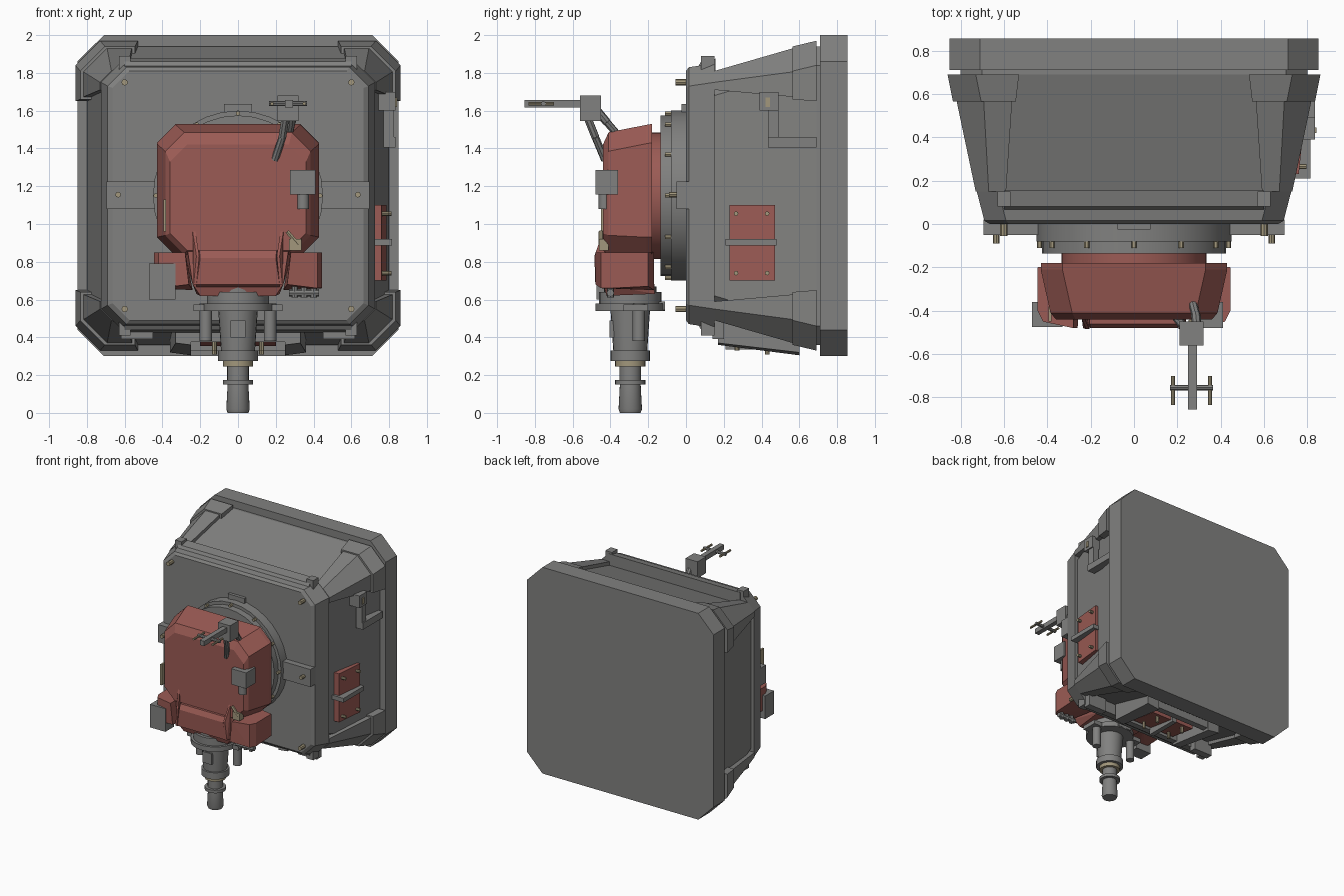
import bpy, bmesh, math
from mathutils import Vector


def material(name, rgb):
    m = bpy.data.materials.new(name)
    m.diffuse_color = (*rgb, 1)
    return m


GREY = material("steel grey", (0.22, 0.22, 0.215))
RED = material("dull red", (0.33, 0.105, 0.09))
TAN = material("pale brass", (0.36, 0.31, 0.2))
ZC = 1.15  # height of the cabinet centre


def finish(bm, name, mat, smooth=False):
    bmesh.ops.recalc_face_normals(bm, faces=bm.faces)
    me = bpy.data.meshes.new(name)
    bm.to_mesh(me)
    bm.free()
    me.materials.append(mat)
    ob = bpy.data.objects.new(name, me)
    bpy.context.collection.objects.link(ob)
    if smooth:
        bpy.context.view_layer.objects.active = ob
        ob.select_set(True)
        bpy.ops.object.shade_smooth_by_angle(angle=math.radians(35))
        ob.select_set(False)
    return ob


def hull(name, pts, mat):
    bm = bmesh.new()
    for p in pts:
        bm.verts.new(p)
    bmesh.ops.convex_hull(bm, input=bm.verts)
    bmesh.ops.dissolve_limit(bm, angle_limit=0.01, verts=bm.verts, edges=bm.edges)
    return finish(bm, name, mat)


def box(name, x, y, z, mat):
    return hull(name, [(a, b, c) for a in x for b in y for c in z], mat)


def loft(name, rings, mat, smooth=False):
    bm = bmesh.new()
    vs = [[bm.verts.new(p) for p in r] for r in rings]
    n = len(vs[0])
    for a, b in zip(vs, vs[1:]):
        for i in range(n):
            bm.faces.new((a[i], a[(i + 1) % n], b[(i + 1) % n], b[i]))
    bm.faces.new(vs[0])
    bm.faces.new(vs[-1])
    return finish(bm, name, mat, smooth)


def octagon(y, hx, z0, z1, c):
    """Rectangle with cut corners facing the front."""
    return [(-hx + c, y, z0), (hx - c, y, z0), (hx, y, z0 + c), (hx, y, z1 - c),
            (hx - c, y, z1), (-hx + c, y, z1), (-hx, y, z1 - c), (-hx, y, z0 + c)]


def turned(name, centre, axis, profile, mat, sides=24, smooth=True):
    """Round part: profile lists (distance along axis, radius)."""
    q = Vector(axis).to_track_quat('Z', 'Y')
    rings = [[Vector(centre) + q @ Vector((r * math.cos(2 * math.pi * i / sides),
              r * math.sin(2 * math.pi * i / sides), d)) for i in range(sides)]
             for d, r in profile]
    return loft(name, rings, mat, smooth)


def rod(name, a, b, r, mat, sides=8):
    d = Vector(b) - Vector(a)
    return turned(name, a, d, [(0, r), (d.length, r)], mat, sides)


# Cabinet: rear slab, neck and stepped tapered shell
loft("rear_slab", [octagon(0.71, 0.85, 0.30, 2.0, 0.14),
                   octagon(0.855, 0.85, 0.30, 2.0, 0.14)], GREY)
loft("cabinet_shell", [octagon(y, hx, ZC - hz, ZC + hz, c) for y, hx, hz, c in
     [(0, 0.665, 0.66, 0.09), (0.015, 0.69, 0.68, 0.1), (0.15, 0.725, 0.70, 0.1),
      (0.15, 0.70, 0.63, 0.1), (0.69, 0.80, 0.79, 0.1), (0.72, 0.80, 0.79, 0.1)]], GREY)

# Corner gussets with thicker rear caps
for sx in (-1, 1):
    for sz in (-1, 1):
        def corner(y, xi, xo, zi, zo, c):
            return [(sx * x, y, ZC + sz * z) for x, z in
                    [(xi, zi), (xo, zi), (xo, zo - c), (xo - c, zo), (xi, zo)]]
        hull("corner_gusset", corner(0.15, 0.59, 0.73, 0.56, 0.66, 0.06) +
             corner(0.6, 0.56, 0.825, 0.52, 0.79, 0.13), GREY)
        hull("corner_cap", corner(0.565, 0.545, 0.835, 0.51, 0.79, 0.13) +
             corner(0.69, 0.53, 0.86, 0.50, 0.82, 0.13), GREY)
        rod("corner_bolt", (sx * 0.6, -0.055, ZC + sz * 0.6),
            (sx * 0.6, 0.02, ZC + sz * 0.6), 0.017, TAN)

# Raised rails along top and bottom front edges
for s in (-1, 1):
    hull("edge_rail", [(x, y, ZC + s * z) for x in (-0.6, 0.6) for y, z in
         [(0.05, 0.66), (0.08, 0.71), (0.155, 0.725), (0.155, 0.62)]], GREY)
    for x in (-0.6, 0.6):
        box("rail_end", (x - 0.03, x + 0.03), (0.08, 0.15),
            sorted((ZC + s * 0.66, ZC + s * 0.74)), GREY)

# Mounting ring, side lugs and ring bolts
turned("mounting_ring", (0, 0.02, ZC), (0, -1, 0),
       [(0, 0.45), (0.10, 0.45), (0.10, 0.425), (0.155, 0.425)], GREY, 32)
for s in (-1, 1):
    box("side_lug", sorted((s * 0.40, s * 0.695)), (-0.05, 0.02), (1.08, 1.225), GREY)
    rod("lug_bolt", (s * 0.635, -0.09, 1.155), (s * 0.635, 0, 1.155), 0.015, TAN)
box("top_lug", (-0.075, 0.075), (-0.025, 0.02), (1.58, 1.635), GREY)
for i in range(12):
    a = i * math.pi / 6
    x, z = 0.436 * math.cos(a), ZC + 0.436 * math.sin(a)
    rod("ring_bolt", (x, -0.11, z), (x, -0.06, z), 0.012, TAN, 6)

# Red front housing
turned("housing_neck", (0, -0.12, ZC), (0, -1, 0), [(0, 0.335), (0.08, 0.335)], RED, 32)
loft("housing", [octagon(-0.18, 0.43, 0.83, 1.53, 0.10), octagon(-0.21, 0.43, 0.83, 1.525, 0.10),
                 octagon(-0.41, 0.385, 0.84, 1.485, 0.10),
                 octagon(-0.44, 0.36, 0.86, 1.42, 0.09)], RED)
for s in (-1, 1):
    hull("lower_block", [(s * x, y, z) for x, y, z in
         [(0.26, -0.48, 0.68), (0.42, -0.45, 0.66), (0.42, -0.45, 0.85), (0.28, -0.48, 0.85),
          (0.445, -0.40, 0.66), (0.445, -0.40, 0.85), (0.445, -0.20, 0.67), (0.445, -0.20, 0.85),
          (0.24, -0.17, 0.65), (0.28, -0.17, 0.85)]], RED)
hull("lower_body", [(s * x, y, z) for s in (-1, 1) for x, y, z in
     [(0.27, -0.43, 0.88), (0.24, -0.44, 0.68), (0.20, -0.42, 0.62),
      (0.30, -0.18, 0.88), (0.22, -0.165, 0.63)]], RED)
hull("front_panel", [(s * x, y, z) for s in (-1, 1) for x, y, z in
     [(0.205, -0.46, 0.86), (0.20, -0.48, 0.82), (0.22, -0.475, 0.68),
      (0.205, -0.42, 0.86), (0.22, -0.42, 0.66)]], RED)
for s in (-1, 1):
    hull("panel_rib", [(s * x, y, z) for dx in (0, 0.015) for x, y, z in
         [(0.225 + dx, -0.44, 0.96), (0.205 + dx, -0.485, 0.83), (0.22 + dx, -0.48, 0.68),
          (0.22 + dx, -0.42, 0.68)]], RED)

# Small fittings on the housing
box("left_box", (-0.47, -0.33), (-0.475, -0.36), (0.60, 0.79), GREY)
box("right_box", (0.275, 0.41), (-0.48, -0.36), (1.155, 1.285), GREY)
rod("right_box_plug", (0.345, -0.43, 1.08), (0.345, -0.43, 1.16), 0.032, GREY, 12)
box("left_strip", (-0.395, -0.38), (-0.45, -0.38), (0.96, 1.13), TAN)
box("bracket_foot", (0.27, 0.335), (-0.46, -0.41), (0.86, 0.92), TAN)
rod("bracket_arm", (0.32, -0.45, 0.89), (0.26, -0.45, 0.96), 0.012, TAN, 6)
for x in (0.30, 0.35, 0.40):
    rod("pipe_stub", (x, -0.40, 0.61), (x, -0.40, 0.69), 0.018, GREY)
rod("pipe_rail", (0.27, -0.40, 0.635), (0.43, -0.40, 0.635), 0.02, GREY)

# Vertical shaft below the housing
SX, SY = 0, -0.295
turned("shaft_flange", (SX, SY, 0), (0, 0, 1),
       [(0.54, 0.185), (0.58, 0.185), (0.58, 0.165), (0.64, 0.165), (0.64, 0.14), (0.67, 0.14)], GREY)
turned("shaft_body", (SX, SY, 0), (0, 0, 1),
       [(0.275, 0.08), (0.275, 0.105), (0.33, 0.105), (0.33, 0.09), (0.55, 0.105)], GREY)
turned("shaft_band", (SX, SY, 0), (0, 0, 1), [(0.245, 0.08), (0.275, 0.08)], TAN)
turned("shaft_tip", (SX, SY, 0), (0, 0, 1),
       [(0, 0.055), (0.02, 0.062), (0.15, 0.055), (0.15, 0.08), (0.175, 0.08),
        (0.175, 0.057), (0.26, 0.057)], GREY)
box("shaft_plate", (-0.04, 0.04), (-0.405, -0.30), (0.40, 0.49), GREY)
for s in (-1, 1):
    rod("side_cylinder", (s * 0.17, -0.25, 0.38), (s * 0.17, -0.25, 0.58), 0.033, GREY, 14)
    box("flange_ear", sorted((s * 0.12, s * 0.235)), (-0.33, -0.2), (0.54, 0.575), GREY)
box("rear_ear", (-0.06, 0.06), (-0.19, -0.11), (0.545, 0.59), GREY)

# Aerial bracket on the top right
box("aerial_block", (0.21, 0.32), (-0.56, -0.45), (1.545, 1.68), GREY)
box("aerial_arm", (0.25, 0.29), (-0.855, -0.55), (1.617, 1.657), GREY)
rod("aerial_bar", (0.165, -0.755, 1.637), (0.365, -0.755, 1.637), 0.013, GREY)
for x in (0.18, 0.35):
    rod("aerial_pin", (x, -0.835, 1.637), (x, -0.70, 1.637), 0.009, TAN)
for a, b, c in [((0.25, -0.52, 1.56), (0.235, -0.48, 1.46), (0.195, -0.43, 1.34)),
                ((0.29, -0.47, 1.60), (0.285, -0.42, 1.54), (0.27, -0.36, 1.47))]:
    rod("aerial_strut", a, b, 0.022, GREY)
    rod("aerial_strut", b, c, 0.02, GREY)

# Handle on the right side
box("handle_block", (0.72, 0.835), (0.39, 0.49), (1.60, 1.70), GREY)
box("handle_stud", (0.83, 0.842), (0.42, 0.445), (1.62, 1.67), TAN)
box("handle_upright", (0.77, 0.825), (0.435, 0.49), (1.41, 1.61), GREY)
box("handle_foot", (0.77, 0.835), (0.435, 0.69), (1.405, 1.46), GREY)

# Red service hatch on the right side
hull("side_hatch", [(x, y, z) for z in (0.70, 1.10) for x, y in
     [(0.70, 0.23), (0.76, 0.23), (0.785, 0.47), (0.70, 0.47)]], RED)
box("side_hatch_bar", (0.70, 0.815), (0.21, 0.48), (0.885, 0.92), GREY)
for y in (0.265, 0.43):
    for z in (0.74, 1.055):
        rod("side_hatch_bolt", (0.74, y, z), (0.79 + 0.1 * (y - 0.2), y, z), 0.012, TAN)

# Underside: sloped beams around a red hatch
for s in (-1, 1):
    hull("under_beam", [(s * x, y, z) for x, y, z in
         [(0.25, 0.17, 0.36), (0.33, 0.17, 0.37), (0.25, 0.17, 0.53), (0.33, 0.17, 0.53),
          (0.25, 0.60, 0.305), (0.36, 0.60, 0.32), (0.25, 0.60, 0.42), (0.36, 0.60, 0.42)]], GREY)
    box("under_foot", sorted((s * 0.45, s * 0.62)), (0.14, 0.20), (0.39, 0.5), GREY)
    for y, z in ((0.27, 0.33), (0.43, 0.31)):
        rod("under_bolt", (s * 0.125, y, z), (s * 0.125, y, 0.45), 0.013, TAN)
hull("under_hatch", [(x, y, z) for x in (-0.2, 0.2) for y, z in
     [(0.23, 0.39), (0.47, 0.355), (0.23, 0.5), (0.47, 0.5)]], RED)
box("under_hatch_bar", (-0.02, 0.02), (0.21, 0.49), (0.335, 0.45), GREY)
for y, z in ((0.17, 0.375), (0.54, 0.33)):
    box("under_crossbar", (-0.26, 0.26), (y, y + 0.05), (z, 0.5), GREY)
